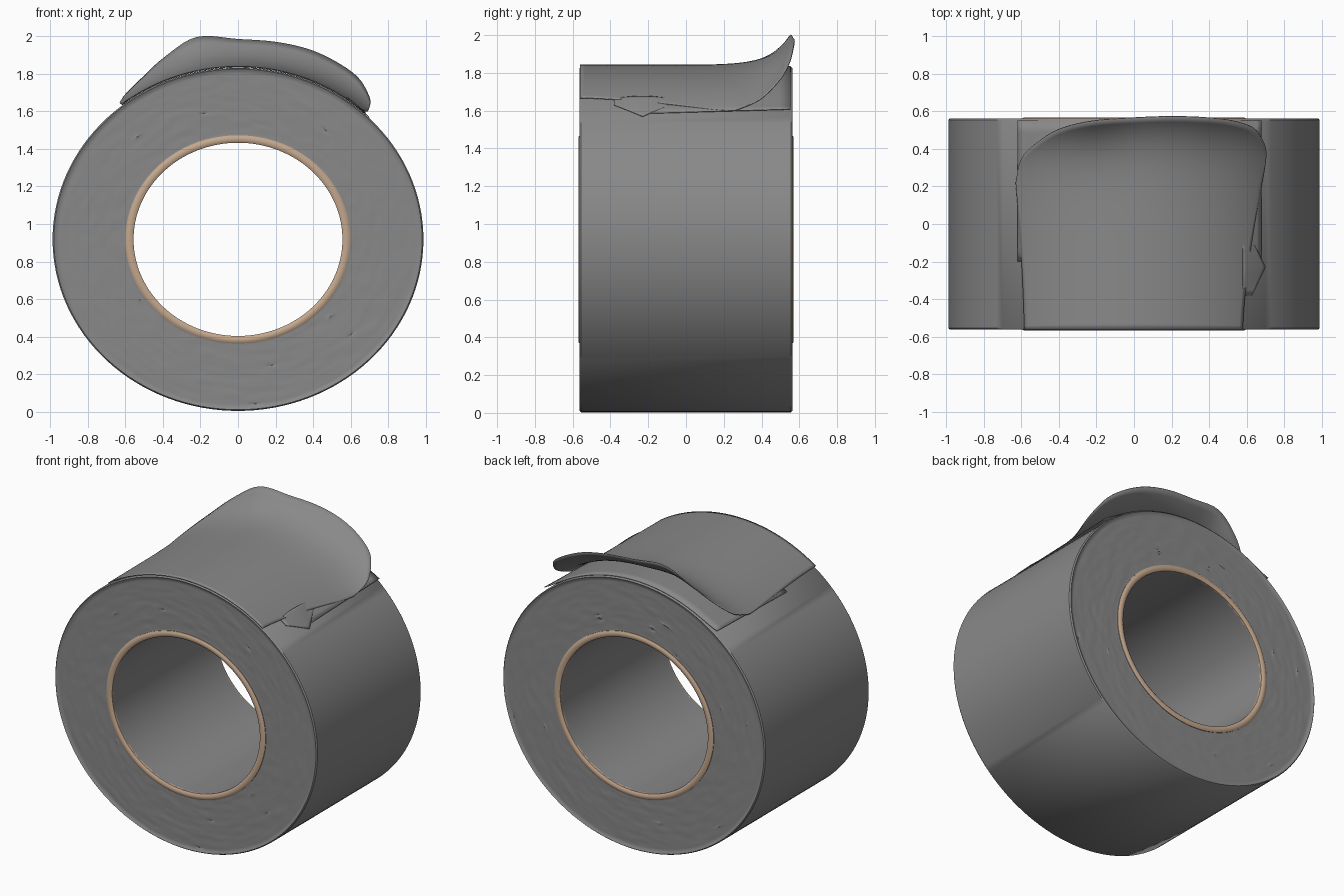
import bpy, bmesh, math, random
from mathutils import Vector

random.seed(4)
cube = bpy.data.objects.get("Cube")
if cube:
    bpy.data.objects.remove(cube)

CENTRE_Z, SQUASH, R_OUT = 0.918, 0.925, 0.99
R_CORE, R_HOLE = 0.6, 0.557


def material(name, rgb):
    m = bpy.data.materials.new(name)
    m.use_nodes = True
    m.diffuse_color = (*rgb, 1)
    m.node_tree.nodes["Principled BSDF"].inputs["Base Color"].default_value = (*rgb, 1)
    return m


grey = material("tape grey", (0.25, 0.25, 0.25))
tan = material("cardboard tan", (0.55, 0.39, 0.27))


def make_object(name, bm, mat, angle=40):
    bmesh.ops.recalc_face_normals(bm, faces=bm.faces)
    mesh = bpy.data.meshes.new(name)
    bm.to_mesh(mesh)
    bm.free()
    mesh.materials.append(mat)
    ob = bpy.data.objects.new(name, mesh)
    bpy.context.collection.objects.link(ob)
    bpy.ops.object.select_all(action='DESELECT')
    ob.select_set(True)
    bpy.context.view_layer.objects.active = ob
    bpy.ops.object.shade_smooth_by_angle(angle=math.radians(angle))
    return ob


def lathe(name, profile, mat, closed=True, wobble=0.0, segments=128):
    """Spin (radius, y) points round the roll's slightly squashed axis."""
    bm = bmesh.new()
    rings = []
    for r, y in profile:
        ring = []
        for i in range(segments):
            a = math.tau * i / segments
            jitter = random.uniform(-wobble, wobble) if R_CORE < r < R_OUT - 0.02 else 0
            ring.append(bm.verts.new((r * math.cos(a), y + jitter,
                                      CENTRE_Z + SQUASH * r * math.sin(a))))
        rings.append(ring)
    pairs = list(zip(rings, rings[1:]))
    if closed:
        pairs.append((rings[-1], rings[0]))
    for a, b in pairs:
        for i in range(segments):
            j = (i + 1) % segments
            bm.faces.new((a[i], a[j], b[j], b[i]))
    return make_object(name, bm, mat)


# Wound tape: ridged layers on both ends, softened outer rims
layers = 22
front = []
for k in range(layers + 1):
    r = R_CORE - 0.005 + (R_OUT - 0.015 - R_CORE) * k / layers
    front.append((r, -0.557 + (0.004 if k % 2 else 0)))
rim = [(R_OUT - 0.008, -0.563), (R_OUT - 0.001, -0.555)]
half = front + rim
lathe("tape_roll", half + [(r, -y) for r, y in reversed(half)], grey, wobble=0.002)

# Cardboard core: grey inner wall with a rounded tan ring at each end
lathe("core_inner_wall", [(R_HOLE, -0.555), (R_HOLE, 0.555)], grey, closed=False)
for side, name in ((-1, "front_core_ring"), (1, "back_core_ring")):
    lathe(name, [(R_HOLE, side * 0.545), (R_HOLE, side * 0.56), (R_HOLE + 0.012, side * 0.568),
                 (R_CORE - 0.012, side * 0.568), (R_CORE, side * 0.56), (R_CORE, side * 0.545)], tan)


def roll_z(x):
    return CENTRE_Z + SQUASH * math.sqrt(R_OUT ** 2 - x * x)


def spline(points, t):
    """Catmull-Rom point at t in 0..1 through the given points."""
    n = len(points) - 1
    i = min(int(t * n), n - 1)
    f = t * n - i
    p0, p1, p2, p3 = (points[min(max(i + d, 0), n)] for d in (-1, 0, 1, 2))
    return 0.5 * (2 * p1 + (p2 - p0) * f + (2 * p0 - 5 * p1 + 4 * p2 - p3) * f ** 2
                  + (3 * p1 - p0 - 3 * p2 + p3) * f ** 3)


def sheet(name, surface, columns, rows, thickness):
    bm = bmesh.new()
    grid = [[bm.verts.new(surface(i / columns, j / rows)) for j in range(rows + 1)]
            for i in range(columns + 1)]
    for a, b in zip(grid, grid[1:]):
        for j in range(rows):
            bm.faces.new((a[j], b[j], b[j + 1], a[j + 1]))
    ob = make_object(name, bm, grey, 60)
    mod = ob.modifiers.new("thickness", 'SOLIDIFY')
    mod.thickness = thickness
    mod.offset = 0
    return ob


# Loose end of tape, curling up towards the back
RIM = [Vector(p) for p in (
    (-0.63, 0.22, 1.645), (-0.60, 0.35, 1.69), (-0.51, 0.44, 1.78), (-0.39, 0.51, 1.89),
    (-0.22, 0.55, 1.996), (0.0, 0.567, 1.985), (0.2, 0.574, 1.97), (0.38, 0.568, 1.93),
    (0.53, 0.55, 1.86), (0.64, 0.51, 1.78), (0.695, 0.43, 1.69), (0.705, 0.36, 1.64),
    (0.69, 0.26, 1.60))]


def flap_surface(s, t):
    edge = spline(RIM, s)
    start_x = -0.585 + 1.165 * s
    x = start_x + (edge.x - start_x) * t ** 1.5
    y = -0.562 + (edge.y + 0.562) * t
    lift = edge.z - roll_z(edge.x)
    return Vector((x, y, roll_z(x) + 0.007 + (lift - 0.007) * t ** 9))


sheet("loose_tape_flap", flap_surface, 60, 40, 0.005)


# Layer below the flap, its ends peeling slightly off the roll
def under_surface(s, t):
    x = -0.62 + 1.3 * s
    y = -0.2 + 0.752 * t
    end = abs(2 * s - 1) ** 12
    return Vector((x, y, roll_z(x) + 0.002 + 0.022 * end * t))


sheet("under_layer", under_surface, 48, 12, 0.004)


# Small creased tab beside the flap
def tab_surface(s, t):
    x = 0.58 + 0.12 * s * (1 - abs(2 * t - 1) * 0.6)
    y = -0.38 + 0.3 * t
    return Vector((x, y, roll_z(x) + 0.003 + 0.014 * math.sin(math.pi * t) * (1 - s)))


sheet("creased_tab", tab_surface, 8, 10, 0.004)
